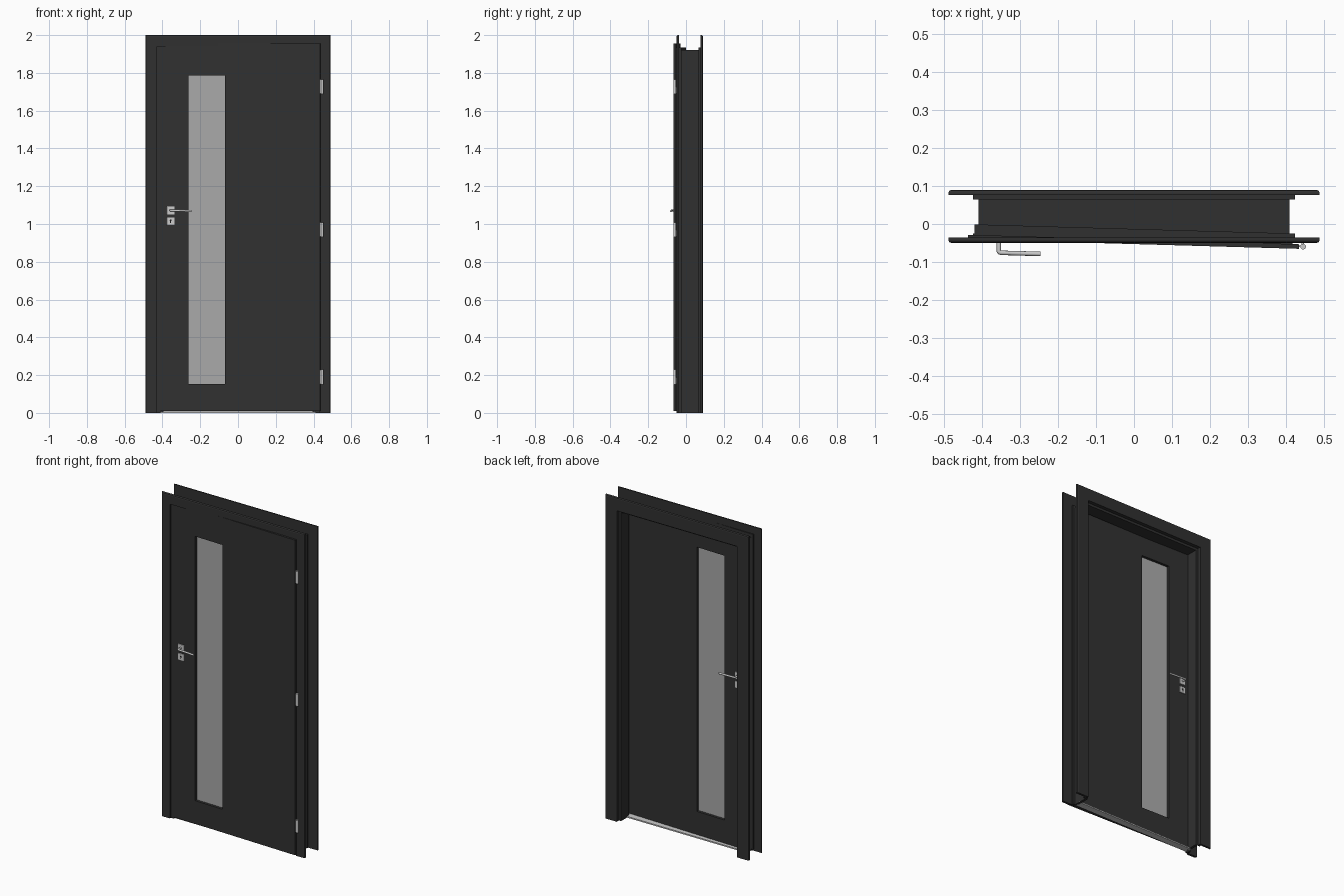
import bpy, bmesh, math
from mathutils import Matrix

if "Cube" in bpy.data.objects:
    bpy.data.objects.remove(bpy.data.objects["Cube"])

TURN = Matrix.Rotation(math.radians(-1.64), 4, 'Z')   # leaf stands slightly ajar


def material(name, color):
    m = bpy.data.materials.new(name)
    m.diffuse_color = color
    m.use_nodes = True
    m.node_tree.nodes["Principled BSDF"].inputs["Base Color"].default_value = m.diffuse_color
    return m


DARK = material("dark_paint", (0.03, 0.03, 0.03, 1))
METAL = material("metal", (0.55, 0.55, 0.55, 1))
GLASS = material("glass", (0.4, 0.4, 0.4, 0.6))
BLACK = material("keyhole_black", (0.01, 0.01, 0.01, 1))


def finish(bm, name, mat, turned=False):
    bmesh.ops.recalc_face_normals(bm, faces=bm.faces)
    if turned:
        bm.transform(TURN)
    me = bpy.data.meshes.new(name)
    bm.to_mesh(me)
    bm.free()
    me.materials.append(mat)
    ob = bpy.data.objects.new(name, me)
    bpy.context.collection.objects.link(ob)
    return ob


def surround(name, profile):
    """Sweep an (x, y) profile up, across and down the doorway with mitred corners."""
    bm = bmesh.new()
    rings = []
    for s, top in ((-1, 0), (-1, 1), (1, 1), (1, 0)):
        rings.append([bm.verts.new((s * x, y, (x + 1.51) * top)) for x, y in profile])
    n = len(profile)
    for a, b in zip(rings, rings[1:]):
        for i in range(n):
            j = (i + 1) % n
            bm.faces.new((a[i], a[j], b[j], b[i]))
    bm.faces.new(rings[0])
    bm.faces.new(rings[-1])
    return finish(bm, name, DARK)


def box(name, x, y, z, mat, turned=False, bevel=0):
    bm = bmesh.new()
    bmesh.ops.create_cube(bm, size=1)
    for v in bm.verts:
        v.co = [r[0] + (c + 0.5) * (r[1] - r[0]) for c, r in zip(v.co, (x, y, z))]
    if bevel:
        bmesh.ops.bevel(bm, geom=bm.edges[:], offset=bevel, segments=2,
                        affect='EDGES', profile=0.5)
    return finish(bm, name, mat, turned)


def cylinder(name, center, radius, length, axis, mat, turned=False):
    bm = bmesh.new()
    rot = Matrix.Rotation(math.pi / 2, 4, 'X') if axis == 'Y' else Matrix()
    bmesh.ops.create_cone(bm, cap_ends=True, segments=20, radius1=radius, radius2=radius,
                          depth=length, matrix=Matrix.Translation(center) @ rot)
    for f in bm.faces:
        f.smooth = len(f.verts) == 4
    for e in bm.edges:
        e.smooth = all(f.smooth for f in e.link_faces)
    return finish(bm, name, mat, turned)


# casings and jamb
surround("front_casing", [(0.43, -0.05), (0.482, -0.05), (0.487, -0.048), (0.49, -0.043),
                          (0.49, -0.036), (0.425, -0.036), (0.425, -0.025),
                          (0.41, -0.025), (0.41, -0.04), (0.43, -0.04)])
surround("back_casing", [(0.41, 0.09), (0.482, 0.09), (0.487, 0.088), (0.49, 0.083),
                         (0.49, 0.077), (0.425, 0.077), (0.425, 0.065), (0.41, 0.065)])
surround("jamb", [(0.395, -0.01), (0.41, -0.03), (0.41, 0.068), (0.395, 0.068)])
box("threshold", (-0.41, 0.41), (-0.03, 0.012), (0, 0.008), METAL)

# rebated door leaf with window opening, as a closed chain of rectangles
F, S, B = -0.053, -0.041, -0.013       # front face, rebate step, back face
X0, X1, Z0, Z1 = -0.26, -0.067, 0.153, 1.785
rects = [(-0.437, 0.437, 0.01, 1.955, F), (-0.437, 0.437, 0.01, 1.955, S),
         (-0.42, 0.42, 0.01, 1.935, S), (-0.42, 0.42, 0.01, 1.935, B),
         (X0, X1, Z0, Z1, B), (X0, X1, Z0, Z1, F)]
bm = bmesh.new()
loops = [[bm.verts.new(p) for p in ((a, y, c), (b, y, c), (b, y, d), (a, y, d))]
         for a, b, c, d, y in rects]
for k, r in enumerate(loops):
    q = loops[(k + 1) % len(loops)]
    for i in range(4):
        j = (i + 1) % 4
        bm.faces.new((r[i], r[j], q[j], q[i]))
finish(bm, "door_leaf", DARK, True)
box("window_glass", (X0, X1), (-0.037, -0.029), (Z0, Z1), GLASS, True)

# handle sets on both faces
for side, face, out in (("front", F, -1), ("back", B, 1)):
    def span(a, b):
        return tuple(sorted((face + out * a, face + out * b)))
    box(side + "_handle_plate", (-0.376, -0.334), span(-0.001, 0.006), (1.05, 1.092),
        METAL, True, 0.0015)
    box(side + "_key_plate", (-0.376, -0.334), span(-0.001, 0.006), (0.995, 1.035),
        METAL, True, 0.0015)
    cylinder(side + "_keyhole_top", (-0.355, face + out * 0.0055, 1.019), 0.005, 0.002,
             'Y', BLACK, True)
    box(side + "_keyhole_slot", (-0.358, -0.352), span(0.0045, 0.0065), (1.004, 1.019),
        BLACK, True)
    # bent round lever
    cu = bpy.data.curves.new(side + "_lever", 'CURVE')
    cu.dimensions = '3D'
    cu.bevel_depth = 0.006
    cu.bevel_resolution = 3
    cu.use_fill_caps = True
    pts = [(-0.355, 0), (-0.355, 0.028), (-0.353, 0.0315), (-0.349, 0.033), (-0.244, 0.033)]
    sp = cu.splines.new('POLY')
    sp.points.add(len(pts) - 1)
    for p, (x, d) in zip(sp.points, pts):
        p.co = (x, face + out * d, 1.072 - 0.03 * (x + 0.355), 1)
    sp.use_smooth = True
    cu.materials.append(METAL)
    ob = bpy.data.objects.new(side + "_lever", cu)
    ob.matrix_world = TURN
    bpy.context.collection.objects.link(ob)

# hinges
for i, z in enumerate((0.19, 0.97, 1.727)):
    cylinder(f"hinge_barrel_{i}", (0.446, -0.0595, z), 0.0075, 0.078, 'Z', METAL)
    box(f"hinge_leaf_{i}", (0.428, 0.444), (-0.061, -0.057), (z - 0.037, z + 0.037), METAL)
    box(f"hinge_mount_{i}", (0.442, 0.449), (-0.058, -0.045), (z - 0.037, z - 0.002), METAL)
